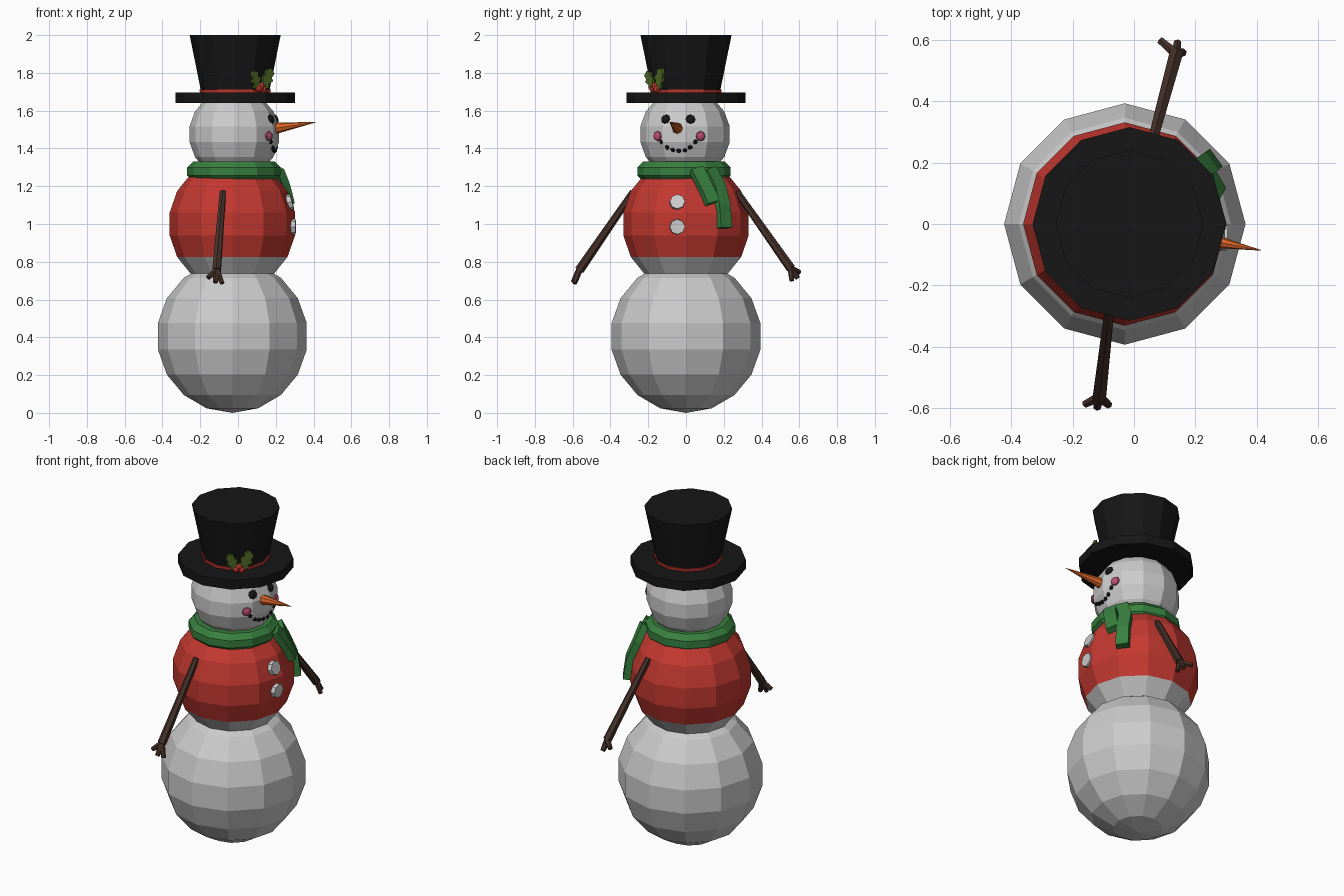
import bpy, bmesh, math
from mathutils import Vector, Matrix

if "Cube" in bpy.data.objects:
    bpy.data.objects.remove(bpy.data.objects["Cube"])


def material(name, rgb):
    m = bpy.data.materials.new(name)
    m.diffuse_color = (*rgb, 1)
    m.use_nodes = True
    m.node_tree.nodes["Principled BSDF"].inputs["Base Color"].default_value = m.diffuse_color
    return m


RED = material("red", (0.55, 0.04, 0.03))
GREEN = material("green", (0.04, 0.22, 0.05))
LEAF = material("leaf_green", (0.09, 0.16, 0.02))
BLACK = material("black", (0.008, 0.008, 0.008))
ORANGE = material("orange", (0.7, 0.13, 0.02))
PINK = material("pink", (0.5, 0.08, 0.17))
BROWN = material("brown", (0.06, 0.03, 0.022))


def finish(name, bm, mat=None):
    bmesh.ops.recalc_face_normals(bm, faces=bm.faces)
    mesh = bpy.data.meshes.new(name)
    bm.to_mesh(mesh)
    bm.free()
    ob = bpy.data.objects.new(name, mesh)
    bpy.context.collection.objects.link(ob)
    if mat:
        mesh.materials.append(mat)
    return ob


def ball(name, loc, scale, mat=None, seg=12, rings=9, normal=None):
    """Faceted sphere; local z is turned to the normal when given."""
    bm = bmesh.new()
    rot = Vector(normal).to_track_quat('Z', 'Y').to_matrix().to_4x4() if normal else Matrix()
    bmesh.ops.create_uvsphere(bm, u_segments=seg, v_segments=rings, radius=1,
                              matrix=Matrix.Translation(loc) @ rot @ Matrix.Diagonal((*scale, 1)))
    return finish(name, bm, mat)


def rod(name, a, b, r1, r2, mat=None, seg=6):
    """Tapered cylinder from a to b."""
    a, b = Vector(a), Vector(b)
    rot = (b - a).to_track_quat('Z', 'Y').to_matrix().to_4x4()
    bm = bmesh.new()
    bmesh.ops.create_cone(bm, cap_ends=True, segments=seg, radius1=r1, radius2=r2,
                          depth=(b - a).length, matrix=Matrix.Translation((a + b) / 2) @ rot)
    return finish(name, bm, mat)


def sweep(name, rings, mat):
    """Skin a row of equal-sided cross-sections and cap both ends."""
    bm = bmesh.new()
    rows = [[bm.verts.new(p) for p in ring] for ring in rings]
    n = len(rows[0])
    for r, s in zip(rows, rows[1:]):
        for i in range(n):
            bm.faces.new((r[i], r[(i + 1) % n], s[(i + 1) % n], s[i]))
    bm.faces.new(rows[0])
    bm.faces.new(rows[-1])
    return finish(name, bm, mat)


# Snow body; the middle ball has a red vest on its upper faces
ball("lower_body", (-0.03, 0, 0.405), (0.4, 0.4, 0.405))
middle = ball("middle_body", (-0.03, 0, 1.0), (0.337, 0.337, 0.35))
middle.data.materials.append(None)
middle.data.materials.append(RED)
for p in middle.data.polygons:
    p.material_index = 1 if p.center.z > 0.83 else 0
HEAD = Vector((-0.02, -0.005, 1.475))
ball("head", HEAD, (0.24, 0.24, 0.24))


def on_head(y, z):
    """Point on the +x side of the head and its outward normal."""
    x = HEAD.x + math.sqrt(0.234 ** 2 - (y - HEAD.y) ** 2 - (z - HEAD.z) ** 2)
    p = Vector((x, y, z))
    return p, (p - HEAD).normalized()


# Face
for part, y, z, r, mat in (("eye", -0.108, 1.555, 0.026, BLACK), ("eye", 0.024, 1.555, 0.026, BLACK),
                           ("cheek", -0.15, 1.465, 0.027, PINK), ("cheek", 0.077, 1.465, 0.027, PINK)):
    p, n = on_head(y, z)
    ball(part, p, (r, r, 0.015), mat, 8, 6, n)
for y, z in ((-0.13, 1.435), (-0.1, 1.405), (-0.07, 1.392), (-0.038, 1.387),
             (-0.005, 1.39), (0.022, 1.405), (0.05, 1.435)):
    p, n = on_head(y, z)
    ball("mouth_dot", p, (0.013, 0.013, 0.01), BLACK, 6, 4, n)
rod("nose", (0.19, -0.043, 1.505), (0.415, -0.086, 1.54), 0.031, 0.001, ORANGE, 8)

# Hat
HX = -0.015
rod("hat_brim", (HX, 0, 1.64), (HX, 0, 1.695), 0.316, 0.316, BLACK, 12)
rod("hat_crown", (HX, 0, 1.69), (HX, 0, 2.0), 0.178, 0.241, BLACK, 12)
rod("hat_band", (HX, 0, 1.69), (HX, 0, 1.712), 0.186, 0.189, RED, 12)

# Holly sprig on the hat
out, side, up = Vector((0.64, -0.77, 0)), Vector((0.77, 0.64, 0)), Vector((0, 0, 1))
base = Vector((HX, 0, 1.71)) + out * 0.2
HALF = ((0.008, 0.0), (0.03, 0.025), (0.02, 0.04), (0.036, 0.065), (0.022, 0.08), (0.028, 0.105))
outline = list(HALF) + [(0, 0.125)] + [(-u, v) for u, v in reversed(HALF)]
for angle, size, shift in ((0.4, 1.0, 0.015), (-0.4, 0.88, -0.015)):
    c, s = math.cos(angle), math.sin(angle)
    flat = [base + side * (shift + size * (u * c + v * s)) + up * size * (v * c - u * s)
            + out * (0.1 * v + 0.25 * abs(u)) for u, v in outline]
    sweep("holly_leaf", [[p + out * d for p in flat] for d in (-0.006, 0.01)], LEAF)
for d, h in ((-0.015, 0.005), (0.015, 0.002), (0, 0.02)):
    ball("holly_berry", base + side * d + up * h + out * 0.015, (0.018,) * 3, RED, 8, 6)

# Scarf ring
bm = bmesh.new()
ring = []
for i in range(12):
    a = i * math.tau / 12
    row = []
    for j in range(8):
        b = (j + 0.5) * math.tau / 8
        r = 0.195 + 0.056 * math.cos(b)
        row.append(bm.verts.new((-0.022 + r * math.cos(a), -0.01 + r * math.sin(a),
                                 1.278 + 0.056 * math.sin(b))))
    ring.append(row)
for i in range(12):
    for j in range(8):
        k, m = (i + 1) % 12, (j + 1) % 8
        bm.faces.new((ring[i][j], ring[k][j], ring[k][m], ring[i][m]))
finish("scarf", bm, GREEN)

# Scarf tails lying on the vest
TAILS = (((0.21, 0.055, 1.29), (0.238, 0.09, 1.22), (0.252, 0.115, 1.17), (0.266, 0.14, 1.11)),
         ((0.19, 0.125, 1.29), (0.205, 0.172, 1.2), (0.24, 0.195, 1.1), (0.253, 0.205, 0.98)))
for path in TAILS:
    pts = [Vector(p) for p in path]
    rings = []
    for i, p in enumerate(pts):
        t = (pts[min(i + 1, 3)] - pts[max(i - 1, 0)]).normalized()
        n = p - Vector((-0.03, 0, 1.0))
        w = t.cross(n).normalized()
        n = w.cross(t).normalized()
        rings.append([p + w * u * 0.036 + n * v * 0.02 for u, v in ((-1, -1), (1, -1), (1, 1), (-1, 1))])
    sweep("scarf_tail", rings, GREEN)

# Buttons
for x, z, n in ((0.272, 1.115, (1, -0.04, 0.3)), (0.29, 0.985, (1, -0.04, 0))):
    p, n = Vector((x, -0.045, z)), Vector(n).normalized()
    rod("button", p - n * 0.02, p + n * 0.015, 0.045, 0.04, None, 8)

# Twig arms with three fingers each
ARMS = (((-0.08, -0.28, 1.17), (-0.113, -0.565, 0.755),
         ((-0.16, -0.588, 0.715), (-0.12, -0.598, 0.69), (-0.083, -0.59, 0.685))),
        ((0.06, 0.27, 1.17), (0.137, 0.555, 0.765),
         ((0.085, 0.6, 0.745), (0.142, 0.592, 0.712), (0.16, 0.56, 0.7))))
for shoulder, wrist, fingers in ARMS:
    rod("arm", shoulder, wrist, 0.018, 0.025, BROWN)
    for tip in fingers:
        rod("finger", wrist, tip, 0.018, 0.013, BROWN)
